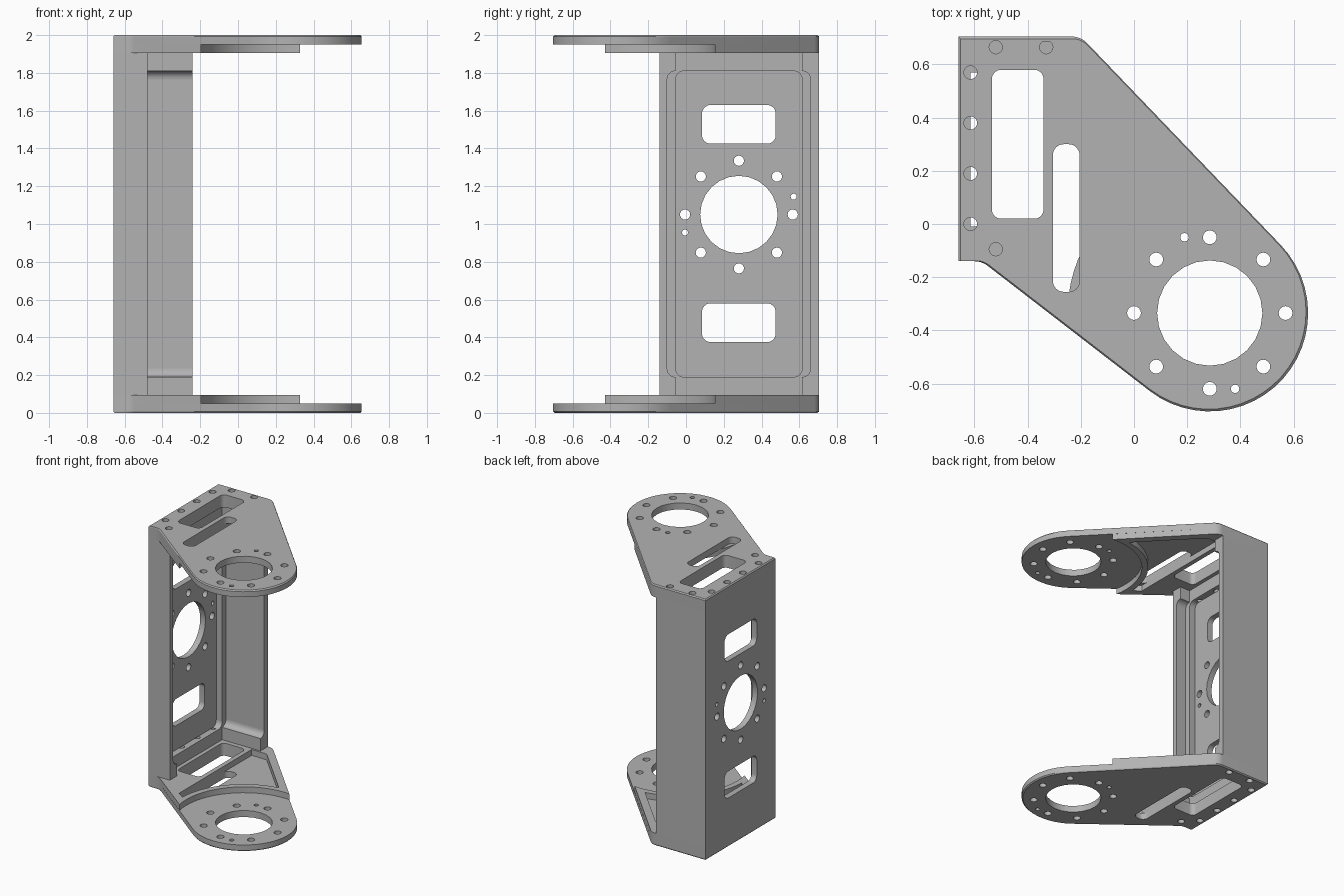
import bpy, bmesh
from math import cos, sin, radians, pi
from mathutils import Vector

cube = bpy.data.objects.get("Cube")
if cube:
    bpy.data.objects.remove(cube, do_unlink=True)

metal = bpy.data.materials.new("machined grey")
metal.use_nodes = True
GREY = (0.45, 0.45, 0.45, 1)
metal.diffuse_color = GREY
metal.node_tree.nodes["Principled BSDF"].inputs["Base Color"].default_value = GREY
parts = []


def arc(cx, cy, r, start, end, n):
    angles = [radians(start + (end - start) * i / n) for i in range(n + 1)]
    return [(cx + r * cos(a), cy + r * sin(a)) for a in angles]


def circle(cx, cy, r, n=24):
    return arc(cx, cy, r, 0, 360, n)[:-1]


def rounded(points, steps=6):
    """Round every corner given as (x, y, radius); plain (x, y) stays sharp."""
    out = []
    for i, p in enumerate(points):
        if len(p) == 2:
            out.append(p)
            continue
        c = Vector(p[:2])
        a = (Vector(points[i - 1][:2]) - c).normalized()
        b = (Vector(points[(i + 1) % len(points)][:2]) - c).normalized()
        half = a.angle(b) / 2
        centre = c + (a + b).normalized() * (p[2] / sin(half))
        reach = p[2] / (sin(half) / cos(half))
        v0, v1 = c + a * reach - centre, c + b * reach - centre
        for k in range(steps + 1):
            v = v0.lerp(v1, k / steps).normalized() * p[2]
            out.append(tuple(centre + v))
    return out


def box_hole(x0, x1, y0, y1, r):
    return rounded([(x0, y0, r), (x1, y0, r), (x1, y1, r), (x0, y1, r)])


def slab(name, outline, holes, low, high, axis="z", mirror=False, taper=None):
    """Extrude a flat profile with holes along z, or along x with (y, z) points."""
    curve = bpy.data.curves.new(name, "CURVE")
    curve.dimensions = "2D"
    curve.fill_mode = "BOTH"
    curve.extrude = (high - low) / 2
    for loop in [outline] + holes:
        spline = curve.splines.new("POLY")
        spline.points.add(len(loop) - 1)
        for point, (u, v) in zip(spline.points, loop):
            point.co = (u, v, 0, 1)
        spline.use_cyclic_u = True
        spline.use_smooth = False
    temp = bpy.data.objects.new(name + "_profile", curve)
    bpy.context.collection.objects.link(temp)
    graph = bpy.context.evaluated_depsgraph_get()
    mesh = bpy.data.meshes.new_from_object(temp.evaluated_get(graph))
    bpy.data.objects.remove(temp, do_unlink=True)
    bm = bmesh.new()
    bm.from_mesh(mesh)
    bmesh.ops.remove_doubles(bm, verts=bm.verts, dist=0.0001)
    for vert in bm.verts:
        u, v, w = vert.co
        if taper and w < 0 and any(abs(u - p[0]) + abs(v - p[1]) < 0.001 for p in outline):
            u, v = u * taper, v * taper
        w += (low + high) / 2
        vert.co = (u, v, w - 1) if axis == "z" else (w, u, v - 1)
    bmesh.ops.recalc_face_normals(bm, faces=bm.faces)
    bm.to_mesh(mesh)
    bm.free()
    mesh.name = name
    mesh.materials.clear()
    mesh.materials.append(metal)
    obj = bpy.data.objects.new(name, mesh)
    obj.location.z = 1
    bpy.context.collection.objects.link(obj)
    if mirror:
        mod = obj.modifiers.new("opposite_end", "MIRROR")
        mod.use_axis = (False, False, True)
        mod.use_mirror_merge = False
    parts.append(obj)


BACK, NEAR, FAR = -0.66, -0.14, 0.705
FLOOR, STEP = -0.615, -0.565
RING = (0.285, -0.335)


def bolt_circle(cx, cy, r, hole):
    return [circle(cx + r * cos(i * pi / 4), cy + r * sin(i * pi / 4), hole, 16)
            for i in range(8)]


# Arm plates: thin outer layer with an eased outer rim
base = [(BACK, NEAR), (BACK, FAR), (-0.20, FAR, 0.08)]
neck = [(-0.573, NEAR, 0.08)]
plate = rounded(base + arc(*RING, 0.37, 43.9, -127.7, 24) + neck)
window = box_hole(-0.535, -0.34, 0.02, 0.58, 0.035)
slot = box_hole(-0.305, -0.205, -0.255, 0.30, 0.04)
edge_screws = [circle(FLOOR, y, 0.025, 16) for y in (0, 0.19, 0.38, 0.57)]
blind_screws = [circle(x, y, 0.025, 16)
                for x, y in ((-0.52, 0.665), (-0.33, 0.665), (-0.52, -0.095))]
ring_holes = [circle(*RING, 0.198)] + bolt_circle(*RING, 0.285, 0.026)
pins = [circle(0.19, -0.05, 0.016, 12), circle(0.38, -0.62, 0.016, 12)]
plate_holes = [window, slot] + edge_screws + blind_screws + ring_holes + pins
slab("arm_plate_rim", plate, plate_holes, 0, 0.008, mirror=True, taper=0.988)
slab("arm_plate", plate, plate_holes, 0.008, 0.05, mirror=True)

# Arm plates: thicker inner layer, cut back around the ring, with a pocket
thick = rounded(base + arc(*RING, 0.49, 85, 191, 20) + neck)
pocket = rounded([(-0.305, -0.277), (-0.305, 0.60), (-0.177, 0.60, 0.04)]
                 + arc(*RING, 0.535, 98, 178, 16))
slab("arm_stiffener", thick, [window, pocket] + edge_screws + blind_screws,
     0.05, 0.095, mirror=True)

# End walls of the channel, with thick ends of the side flanges
near_end, far_end = -0.48, -0.24
wall = [(BACK, NEAR), (near_end, NEAR), (near_end, -0.055), (STEP, -0.055),
        (STEP, 0.615), (far_end, 0.615), (far_end, FAR), (BACK, FAR)]
slab("end_wall", wall, edge_screws, 0.095, 0.19, mirror=True)

# Back panel with windows and bearing hole
panel = [(NEAR, 0.19), (FAR, 0.19), (FAR, 1.81), (NEAR, 1.81)]
hub = (0.28, 1.05)
panel_holes = [circle(*hub, 0.205), circle(0.57, 1.145, 0.016, 12),
               circle(-0.005, 0.955, 0.016, 12)] + bolt_circle(*hub, 0.285, 0.027)
panel_holes += [box_hole(0.085, 0.475, z, z + 0.205, 0.045) for z in (0.375, 1.425)]
slab("back_panel", panel, panel_holes, BACK, FLOOR, axis="x")

# Stepped side flanges, with fillets where they meet the end walls
for name, outer, thick_y, thin_y, end, side in (
        ("near", NEAR, -0.055, -0.10, near_end, 1),
        ("far", FAR, 0.615, 0.66, far_end, -1)):
    profile = [(FLOOR, outer), (end, outer), (end, thin_y),
               (STEP, thin_y), (STEP, thick_y), (FLOOR, thick_y)]
    slab(name + "_flange", profile, [], 0.19, 1.81)
    for label, y, x0, x1 in (("inner", thick_y, FLOOR, STEP), ("outer", thin_y, STEP, end)):
        r = 0.045
        curve = [(y + side * (r - r * cos(a)), 0.19 + r - r * sin(a))
                 for a in (i * pi / 12 for i in range(7))]
        slab(f"{name}_{label}_fillet", [(y, 0.19)] + curve, [], x0, x1,
             axis="x", mirror=True)

# Smooth the round walls, keep machined edges crisp
bpy.ops.object.select_all(action="DESELECT")
for obj in parts:
    obj.select_set(True)
bpy.context.view_layer.objects.active = parts[0]
bpy.ops.object.shade_smooth_by_angle(angle=radians(28))
